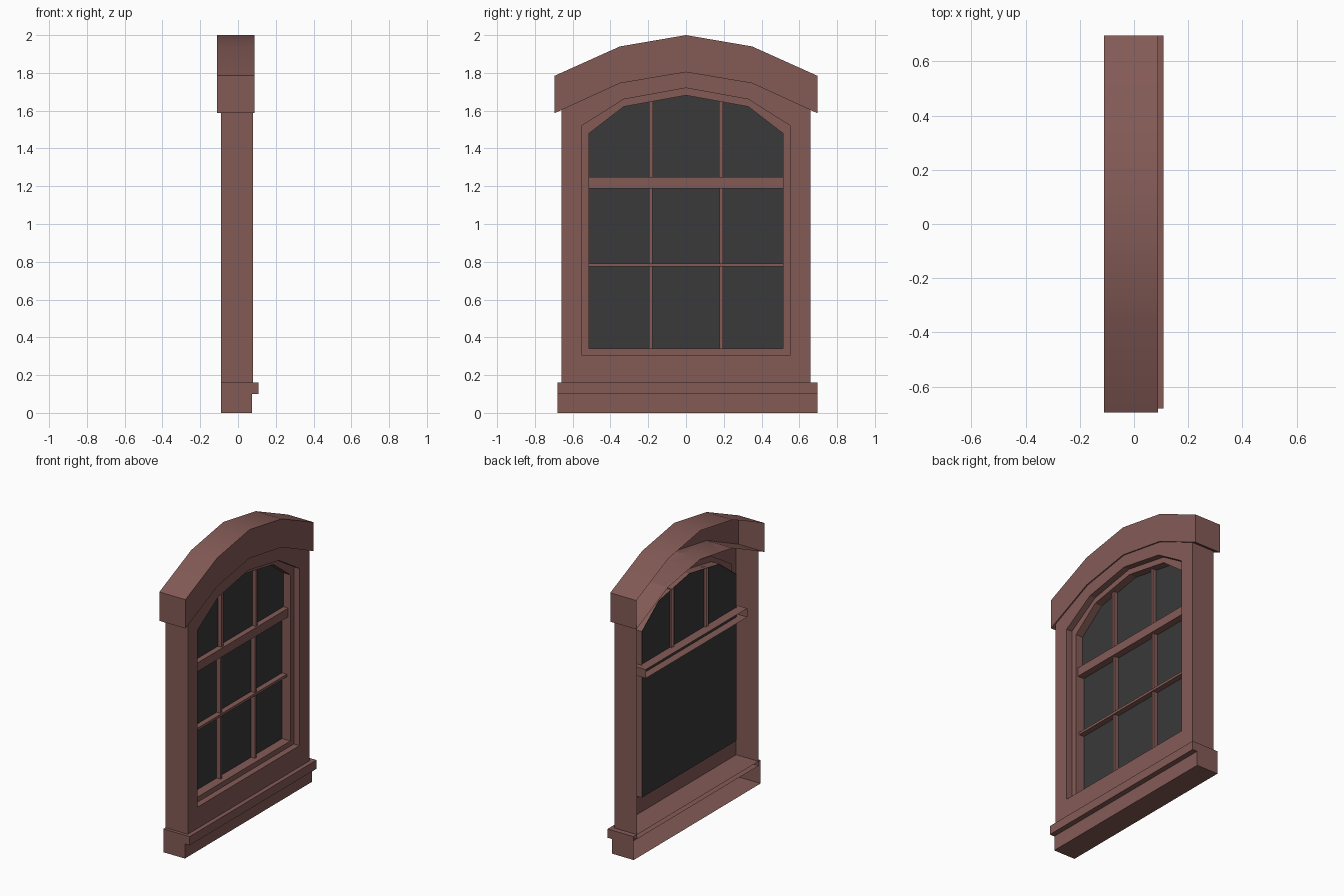
import bpy
import bmesh
import math

if "Cube" in bpy.data.objects:
    bpy.data.objects.remove(bpy.data.objects["Cube"], do_unlink=True)


def material(name, color):
    mat = bpy.data.materials.new(name)
    mat.use_nodes = True
    mat.diffuse_color = color
    mat.node_tree.nodes["Principled BSDF"].inputs["Base Color"].default_value = color
    return mat


wood = material("red_brown_wood", (0.23, 0.104, 0.094, 1))
glass = material("dark_glass", (0.041, 0.041, 0.041, 1))


def loft(name, sections, mat=wood, cap=False):
    """Join (x, outline) sections from back to front; optionally cap the front."""
    bm = bmesh.new()
    rings = [[bm.verts.new((x, y, z)) for y, z in outline] for x, outline in sections]
    for a, b in zip(rings, rings[1:]):
        for i in range(len(a)):
            j = (i + 1) % len(a)
            bm.faces.new((a[i], a[j], b[j], b[i]))
    if cap:
        bm.faces.new(rings[-1])
    # Drop collapsed faces where neighbouring sections share an edge
    flat = [f for f in bm.faces if f.calc_area() < 1e-7]
    bmesh.ops.delete(bm, geom=flat, context='FACES')
    mesh = bpy.data.meshes.new(name)
    bm.to_mesh(mesh)
    bm.free()
    mesh.materials.append(mat)
    obj = bpy.data.objects.new(name, mesh)
    bpy.context.collection.objects.link(obj)
    return obj


def rect(y, z):
    return [(y[0], z[0]), (y[1], z[0]), (y[1], z[1]), (y[0], z[1])]


def bar(name, x, y, z):
    """Hollow bar, open at the rear."""
    loft(name, [(x[0], rect(y, z)), (x[1], rect(y, z))], cap=True)


def arched(half, base, spring, shoulder, shoulder_z, crown):
    """Symmetric window outline, counter-clockwise from the bottom."""
    return [(-half, base), (half, base), (half, spring), (shoulder, shoulder_z),
            (0, crown), (-shoulder, shoulder_z), (-half, spring)]


outer = arched(0.658, 0.13, 1.604, 0.35, 1.745, 1.804)
opening = arched(0.552, 0.306, 1.52, 0.33, 1.66, 1.72)
pane = arched(0.513, 0.341, 1.48, 0.33, 1.621, 1.681)
upper_pane = arched(0.513, 1.22, 1.48, 0.33, 1.621, 1.681)

FRAME_BACK, FRAME_FRONT, SASH = -0.09, 0.08, 0.038
UPPER_GLASS, LOWER_GLASS, BAR_FRONT = -0.015, -0.025, 0.012

# Hollow frame and recessed sash
loft("frame", [(FRAME_BACK, outer), (FRAME_FRONT, outer),
               (FRAME_FRONT, opening), (SASH, opening)])
loft("sash", [(SASH, opening), (SASH, pane), (LOWER_GLASS, pane)])

# Glass sheets, the upper one set slightly forward
loft("upper_glass", [(UPPER_GLASS, upper_pane)], glass, cap=True)
loft("lower_glass", [(LOWER_GLASS, rect((-0.513, 0.513), (0.341, 1.22)))], glass, cap=True)

# Arched hood, open at the rear, softly shaded along the curve
lower = [(-0.695, 1.587), (-0.35, 1.745), (0, 1.804), (0.35, 1.745), (0.695, 1.587)]
upper = [(0.695, 1.785), (0.35, 1.94), (0, 2), (-0.35, 1.94), (-0.695, 1.785)]
hood = loft("hood", [(-0.11, lower + upper), (0.088, lower + upper)], cap=True)
bpy.ops.object.select_all(action='DESELECT')
hood.select_set(True)
bpy.context.view_layer.objects.active = hood
bpy.ops.object.shade_smooth_by_angle(angle=math.radians(30))

# Sill with projecting ledge, open at the rear
sill_width = (-0.68, 0.695)
full, ledge = rect(sill_width, (0, 0.16)), rect(sill_width, (0.1, 0.16))
loft("sill", [(FRAME_BACK, full), (0.073, full), (0.073, ledge), (0.109, ledge)], cap=True)

# Meeting rail and glazing bars
bar("meeting_rail", (-0.08, 0.022), (-0.55, 0.55), (1.188, 1.248))
bar("cross_bar", (LOWER_GLASS, BAR_FRONT), (-0.513, 0.513), (0.775, 0.792))
for side, label in ((-1, "right"), (1, "left")):
    y = side * 0.186
    bar("lower_bar_" + label, (LOWER_GLASS, 0.004), (y - 0.009, y + 0.009), (0.341, 1.19))
    bar("upper_bar_" + label, (-0.032, BAR_FRONT), (y - 0.01, y + 0.01), (1.245, 1.65))
